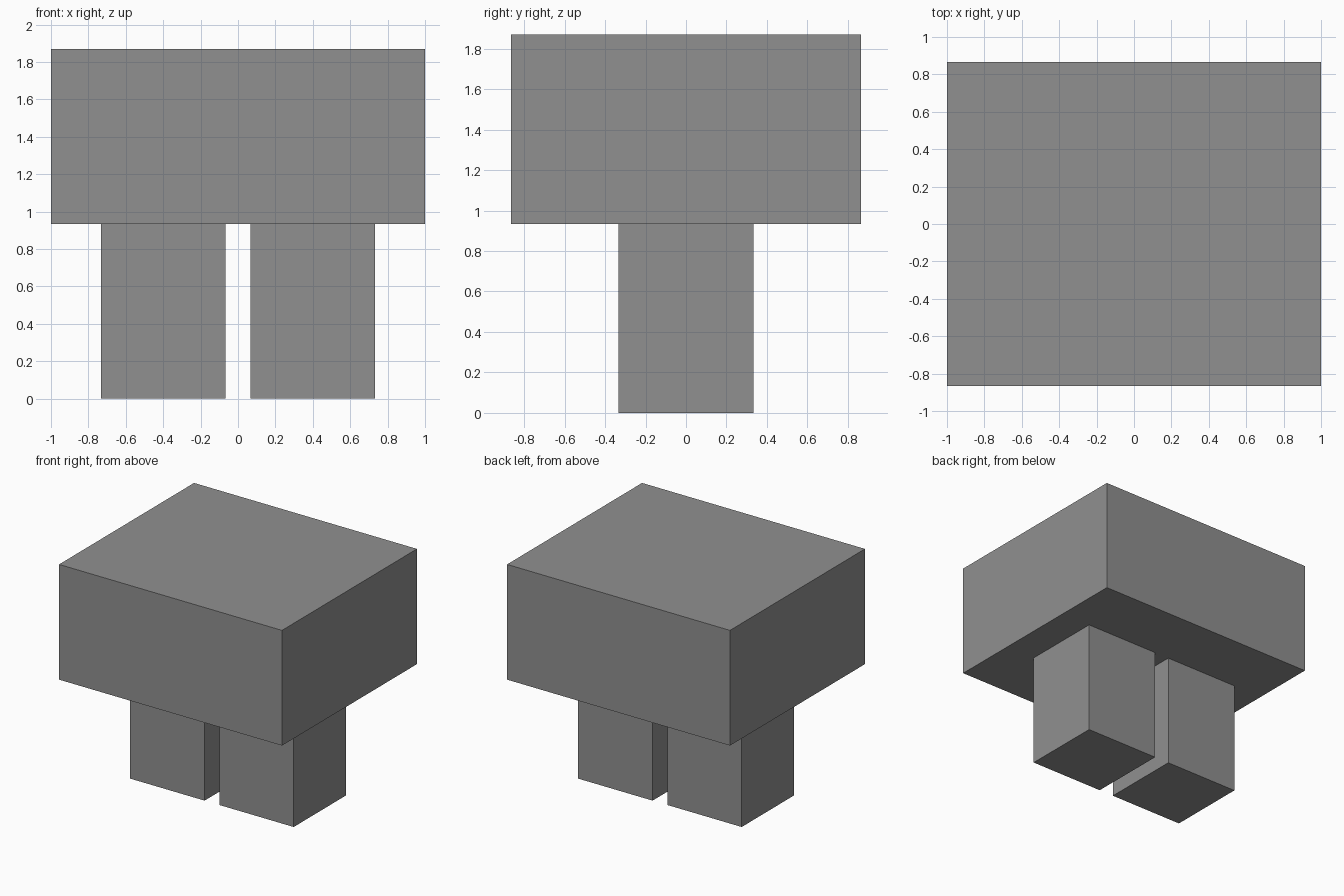
import bpy

if "Cube" in bpy.data.objects:
    bpy.data.objects.remove(bpy.data.objects["Cube"])

grey = bpy.data.materials.new("plain_grey")
grey.diffuse_color = (0.28, 0.28, 0.28, 1.0)
grey.use_nodes = True
grey.node_tree.nodes["Principled BSDF"].inputs["Base Color"].default_value = grey.diffuse_color


def box(name, size, centre):
    bpy.ops.mesh.primitive_cube_add(size=1, location=centre)
    obj = bpy.context.object
    obj.name = name
    obj.scale = size
    bpy.ops.object.transform_apply(location=False, rotation=False, scale=True)
    obj.data.materials.append(grey)
    return obj


HALF = 0.9345  # legs and body share the same height

# Wide upper block
box("body", (2.0, 1.73, HALF), (0, 0, HALF * 1.5))

# Pair of square legs
for side, label in ((-1, "left"), (1, "right")):
    box(label + "_leg", (0.667, 0.667, HALF), (side * 0.4, 0, HALF / 2))
